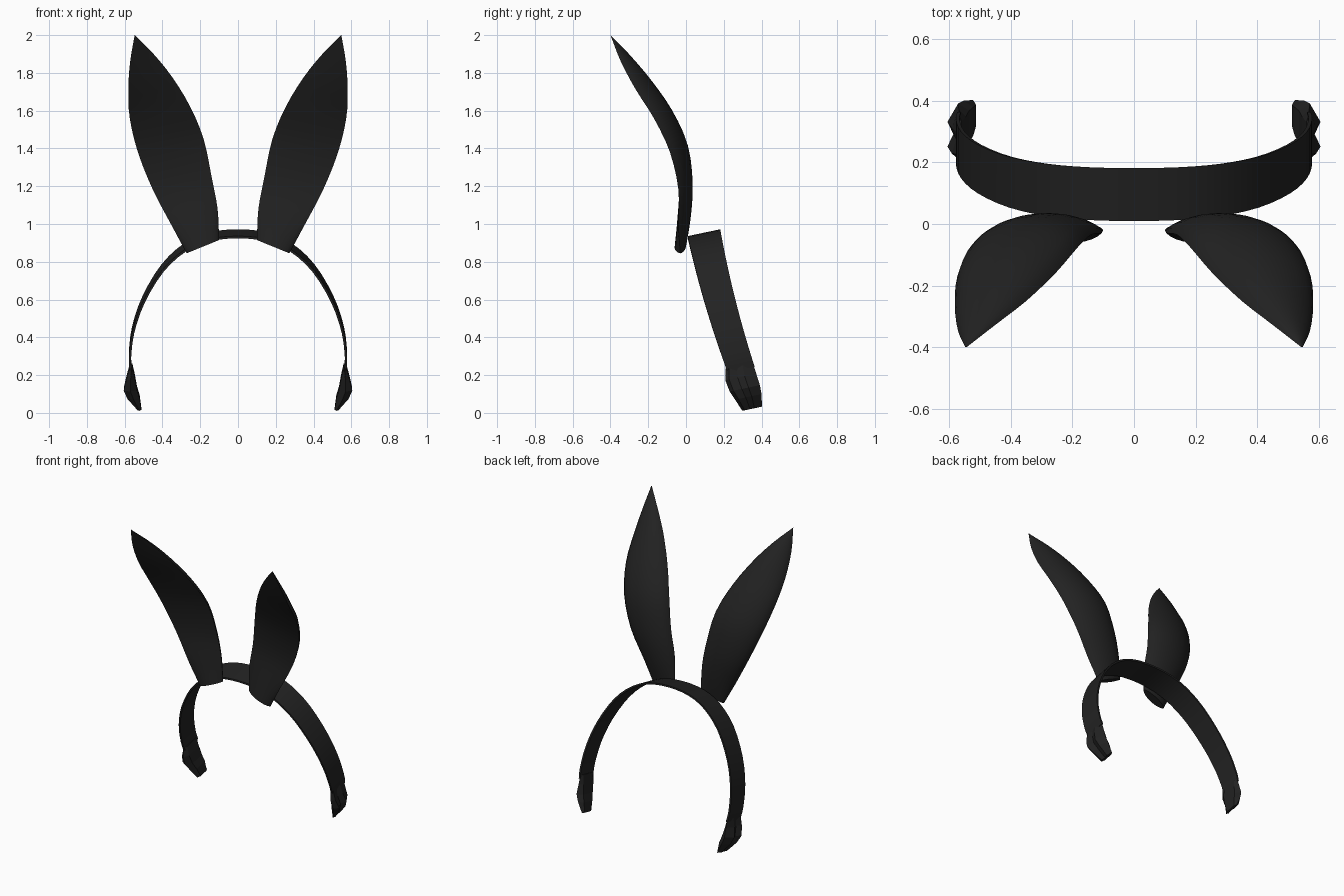
import bpy
import math
from mathutils import Vector

default = bpy.data.objects.get("Cube")
if default:
    bpy.data.objects.remove(default, do_unlink=True)

# Single black material
black = bpy.data.materials.new("soft black")
black.use_nodes = True
colour = (0.016, 0.016, 0.016, 1.0)
black.diffuse_color = colour
black.node_tree.nodes["Principled BSDF"].inputs["Base Color"].default_value = colour


def spline(rows, steps):
    """Smoothly resample rows of numbers with a Catmull-Rom curve."""
    rows = [Vector(row) for row in rows]
    padded = [rows[0] * 2 - rows[1]] + rows + [rows[-1] * 2 - rows[-2]]
    result = []
    for a, b, c, d in zip(padded, padded[1:], padded[2:], padded[3:]):
        for step in range(steps):
            t = step / steps
            result.append(0.5 * (2 * b + (c - a) * t
                                 + (2 * a - 5 * b + 4 * c - d) * t ** 2
                                 + (3 * b - a - 3 * c + d) * t ** 3))
    return result + [rows[-1]]


def loft(name, rings, smooth_angle=None):
    """Skin a list of equal-sized rings and cap both ends."""
    count = len(rings[0])
    verts = [point for ring in rings for point in ring]
    faces = []
    for r in range(len(rings) - 1):
        low, high = r * count, (r + 1) * count
        for i in range(count):
            j = (i + 1) % count
            faces.append((low + i, low + j, high + j, high + i))
    faces.append(tuple(reversed(range(count))))
    faces.append(tuple(range(len(verts) - count, len(verts))))
    mesh = bpy.data.meshes.new(name)
    mesh.from_pydata(verts, [], faces)
    mesh.materials.append(black)
    obj = bpy.data.objects.new(name, mesh)
    bpy.context.collection.objects.link(obj)
    bpy.ops.object.select_all(action='DESELECT')
    obj.select_set(True)
    bpy.context.view_layer.objects.active = obj
    # Consistent outward normals
    bpy.ops.object.mode_set(mode='EDIT')
    bpy.ops.mesh.select_all(action='SELECT')
    bpy.ops.mesh.normals_make_consistent(inside=False)
    bpy.ops.object.mode_set(mode='OBJECT')
    if smooth_angle:
        bpy.ops.object.shade_smooth_by_angle(angle=math.radians(smooth_angle))
    return obj


def mirror_across_x(obj):
    obj.modifiers.new("mirror", 'MIRROR').use_mirror_merge = False


# Headband: a thin flat strip following an arch that leans backwards
TILT = 0.21
half_arch = [(0, 0.948), (0.15, 0.932), (0.28, 0.876), (0.40, 0.766),
             (0.50, 0.60), (0.555, 0.44), (0.572, 0.30), (0.567, 0.23)]
arch = spline([(-x, z) for x, z in reversed(half_arch[1:])] + half_arch, 3)
band_rings = []
for i, point in enumerate(arch):
    before, after = arch[max(i - 1, 0)], arch[min(i + 1, len(arch) - 1)]
    along = (after - before).normalized()
    outward = Vector((-along.y, along.x)) * 0.006
    drop = 0.955 - point.y
    centre_y = 0.094 + 0.2 * drop + 0.1 * drop ** 2
    half_depth = 0.086 - 0.02 * drop
    ring = []
    for side, depth in ((1, -1), (1, 1), (-1, 1), (-1, -1)):
        shift = depth * half_depth
        ring.append((point.x + side * outward.x, centre_y + shift,
                     point.y + side * outward.y + shift * TILT))
    band_rings.append(ring)
loft("headband", band_rings, 40)

# Faceted end tips with a grooved outer side: x, y, z, thickness, half width
tip_rows = [(0.567, 0.281, 0.25, 0.016, 0.072), (0.568, 0.29, 0.19, 0.045, 0.082),
            (0.570, 0.311, 0.13, 0.07, 0.08), (0.553, 0.330, 0.085, 0.065, 0.07),
            (0.522, 0.350, 0.022, 0.02, 0.052)]
profile = ((-0.5, -0.6), (0, -1), (0.5, -0.75), (0.2, -0.2),
           (0.5, 0.25), (0, 1), (-0.5, 0.7))
tip_rings = [[(x + u * thick, y + v * half, z + v * half * TILT) for u, v in profile]
             for x, y, z, thick, half in tip_rows]
mirror_across_x(loft("band_tip", tip_rings))

# Ears: inner edge xyz, outer edge xyz, bulge of the back, bulge of the front
ear_rows = [
    (0.10, -0.02, 0.915, 0.272, -0.03, 0.845, 0.025, -0.035),
    (0.108, -0.03, 1.08, 0.35, -0.04, 0.99, 0.06, -0.01),
    (0.14, -0.035, 1.25, 0.45, -0.04, 1.18, 0.073, 0),
    (0.182, -0.075, 1.45, 0.53, -0.085, 1.38, 0.09, 0),
    (0.255, -0.16, 1.625, 0.573, -0.17, 1.56, 0.095, 0),
    (0.35, -0.25, 1.78, 0.581, -0.265, 1.71, 0.08, 0),
    (0.447, -0.325, 1.9, 0.571, -0.345, 1.86, 0.045, 0),
    (0.541, -0.398, 1.995, 0.547, -0.40, 2.0, 0.002, 0)]
SEGMENTS = 10
ear_rings = []
for row in spline(ear_rows, 3):
    inner, outer = Vector(row[:3]), Vector(row[3:6])
    ring = []
    for k in range(2 * SEGMENTS):
        angle = math.pi * k / SEGMENTS
        across = (1 - math.cos(angle)) / 2
        bulge = row[6] if k <= SEGMENTS else row[7]
        point = inner.lerp(outer, across)
        point.y += bulge * abs(math.sin(angle)) ** 1.2
        ring.append(point)
    ear_rings.append(ring)
mirror_across_x(loft("ear", ear_rings, 50))
